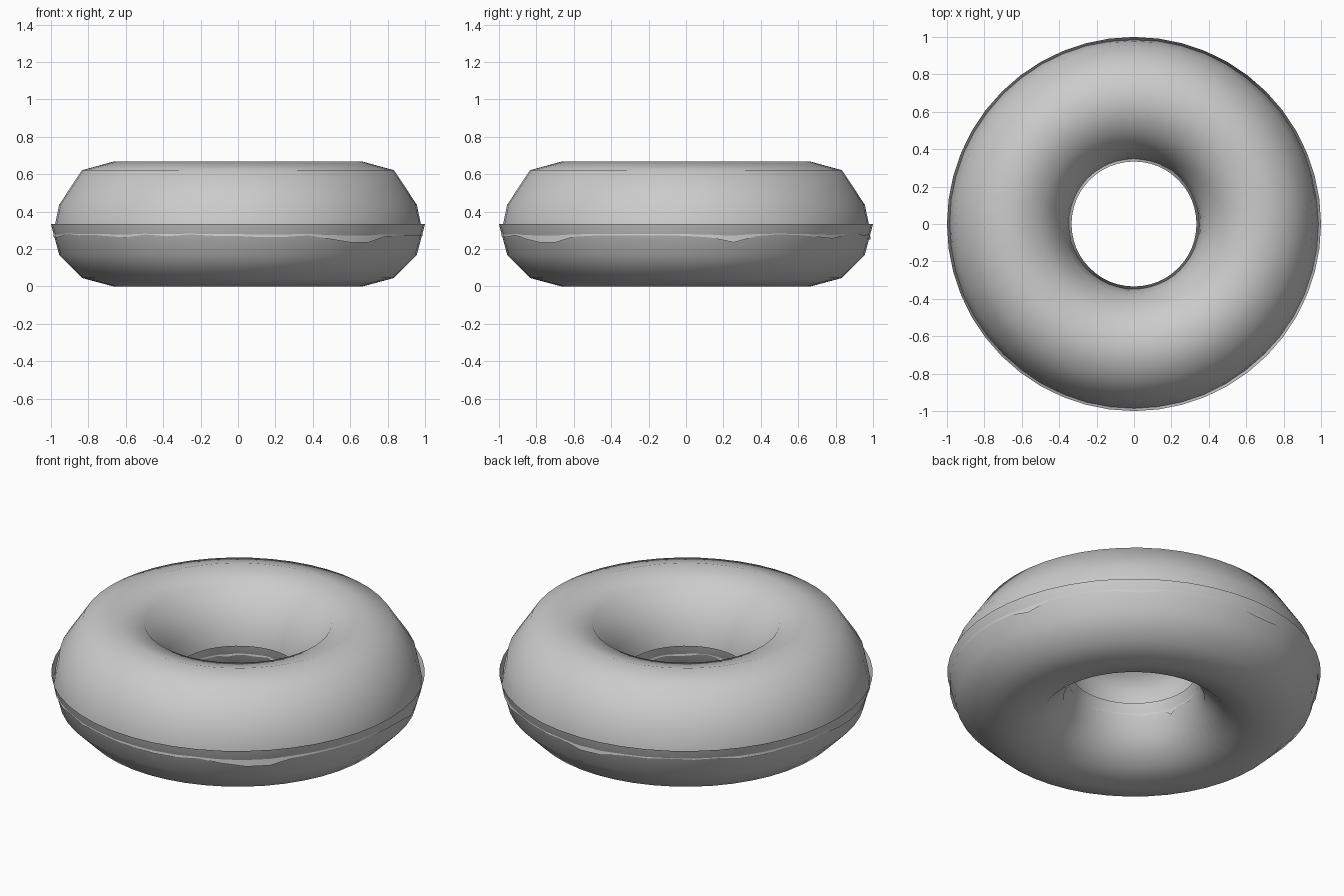
import bpy, bmesh, random
from math import sin, cos, pi, radians, degrees

if "Cube" in bpy.data.objects:
    bpy.data.objects.remove(bpy.data.objects["Cube"])

random.seed(4)
N = 48          # segments around the ring
R, r = 0.667, 0.333


def ring_object(name, profile):
    """Sweep an open profile around z; profile(i) gives (radius, height) pairs."""
    bm = bmesh.new()
    rows = []
    for i in range(N):
        a = 2 * pi * i / N
        rows.append([bm.verts.new((p * cos(a), p * sin(a), z)) for p, z in profile(i)])
    for i in range(N):
        a, b = rows[i], rows[(i + 1) % N]
        for j in range(len(a) - 1):
            bm.faces.new((a[j], b[j], b[j + 1], a[j + 1]))
    for f in bm.faces:
        f.smooth = True
    me = bpy.data.meshes.new(name)
    bm.to_mesh(me)
    bm.free()
    ob = bpy.data.objects.new(name, me)
    bpy.context.collection.objects.link(ob)
    return ob


# Dough: lower half of a 12-sided ring tube
dough_profile = [(R + r * cos(radians(t)), r + r * sin(radians(t)))
                 for t in range(-180, 1, 30)]
ring_object("dough", lambda i: dough_profile[::-1][::-1])

# Icing: upper half, tucked inside the dough rim, with an uneven dripping edge
drips = {-75: 0.015, -53: 0.04, -45: 0.035, 15: 0.035, 53: 0.015, 93: 0.04,
         145: 0.02, 190: 0.015, 232: 0.01}


def drip_edge(i):
    a = degrees(2 * pi * i / N)
    z = 0.275 + random.uniform(-0.008, 0.006)
    for d, depth in drips.items():
        gap = abs((a - d + 180) % 360 - 180)
        z -= depth * max(0, 1 - gap / 11)
    return max(z, 0.235)


def icing_profile(i):
    zo, zi = drip_edge(i), drip_edge((i * 5 + 7) % N)
    half = [(0.0, 0.667), (0.167, 0.621), (0.289, 0.437), (0.311, 0.333)]
    outer = [(R + x, z) for x, z in half] + [(0.987, zo)]
    inner = [(R - x, z) for x, z in half[1:]] + [(2 * R - 0.987, zi)]
    return inner[::-1] + outer


icing = ring_object("icing", icing_profile)
bm = bmesh.new()
bm.from_mesh(icing.data)
bmesh.ops.reverse_faces(bm, faces=bm.faces[:])
bm.to_mesh(icing.data)
bm.free()
